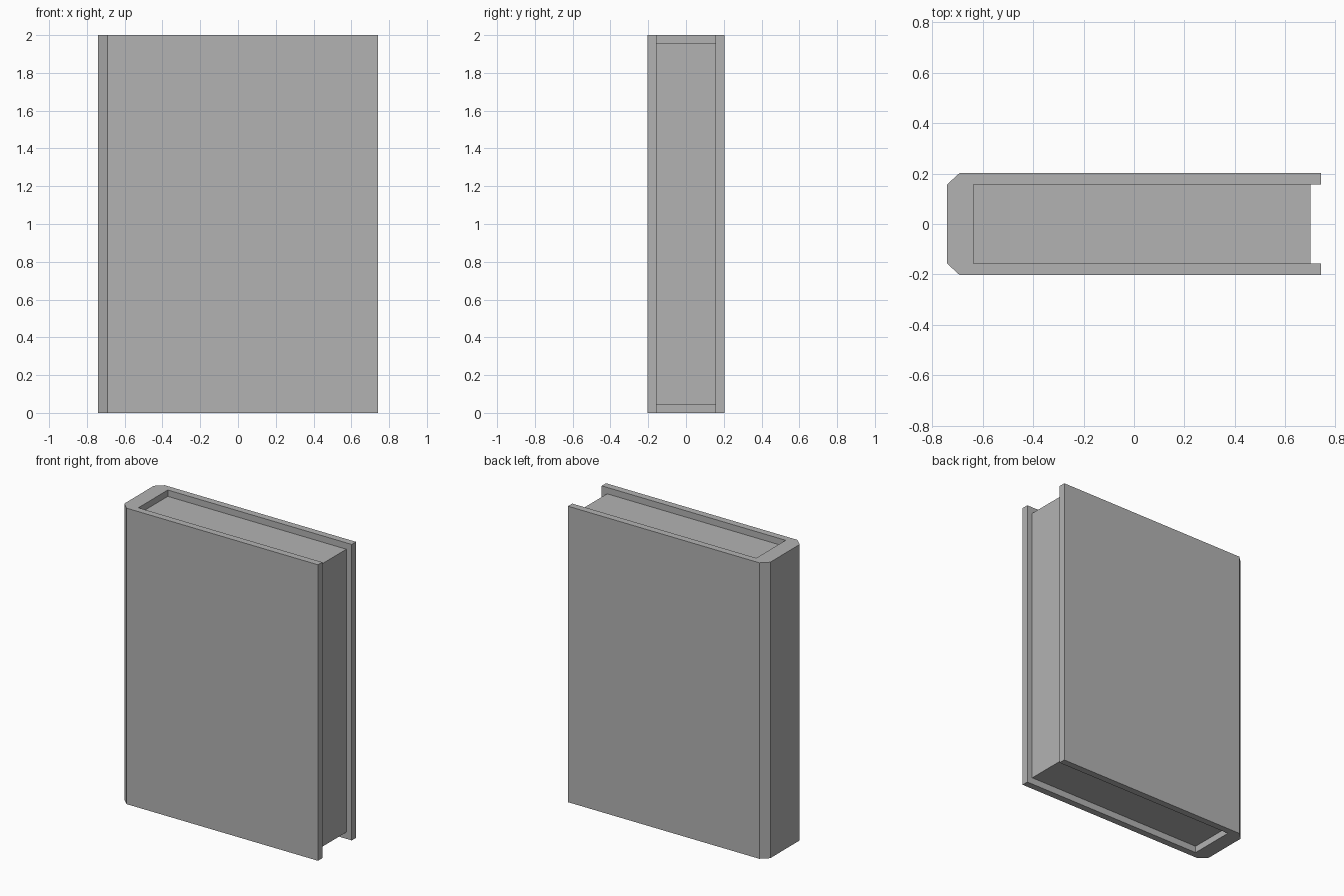
import bpy
import bmesh

cube = bpy.data.objects.get("Cube")
if cube:
    bpy.data.objects.remove(cube, do_unlink=True)

# Single matte grey for the whole book
grey = bpy.data.materials.new("plain_grey")
grey.use_nodes = True
colour = (0.45, 0.45, 0.45, 1)
grey.diffuse_color = colour
grey.node_tree.nodes["Principled BSDF"].inputs["Base Color"].default_value = colour


def extrude_profile(name, profile, bottom, top):
    """Raise a closed xy outline from bottom to top."""
    bm = bmesh.new()
    face = bm.faces.new([bm.verts.new((x, y, bottom)) for x, y in profile])
    grown = bmesh.ops.extrude_face_region(bm, geom=[face])["geom"]
    verts = [v for v in grown if isinstance(v, bmesh.types.BMVert)]
    bmesh.ops.translate(bm, verts=verts, vec=(0, 0, top - bottom))
    bmesh.ops.recalc_face_normals(bm, faces=bm.faces[:])
    mesh = bpy.data.meshes.new(name)
    bm.to_mesh(mesh)
    bm.free()
    mesh.materials.append(grey)
    obj = bpy.data.objects.new(name, mesh)
    bpy.context.collection.objects.link(obj)
    return obj


half_length, half_depth, inner_depth = 0.74, 0.203, 0.157
spine_inside, page_edge = -0.635, 0.70

# Cover: chamfered spine with two boards, mirrored front to back
half = [(-half_length, -inner_depth), (-0.69, -half_depth),
        (half_length, -half_depth), (half_length, -inner_depth),
        (spine_inside, -inner_depth)]
extrude_profile("cover", half + [(x, -y) for x, y in reversed(half)], 0, 2)

# Page block: recessed at the top, bottom and fore edge
pages = [(spine_inside, -inner_depth), (page_edge, -inner_depth),
         (page_edge, inner_depth), (spine_inside, inner_depth)]
extrude_profile("pages", pages, 0.045, 1.957)
